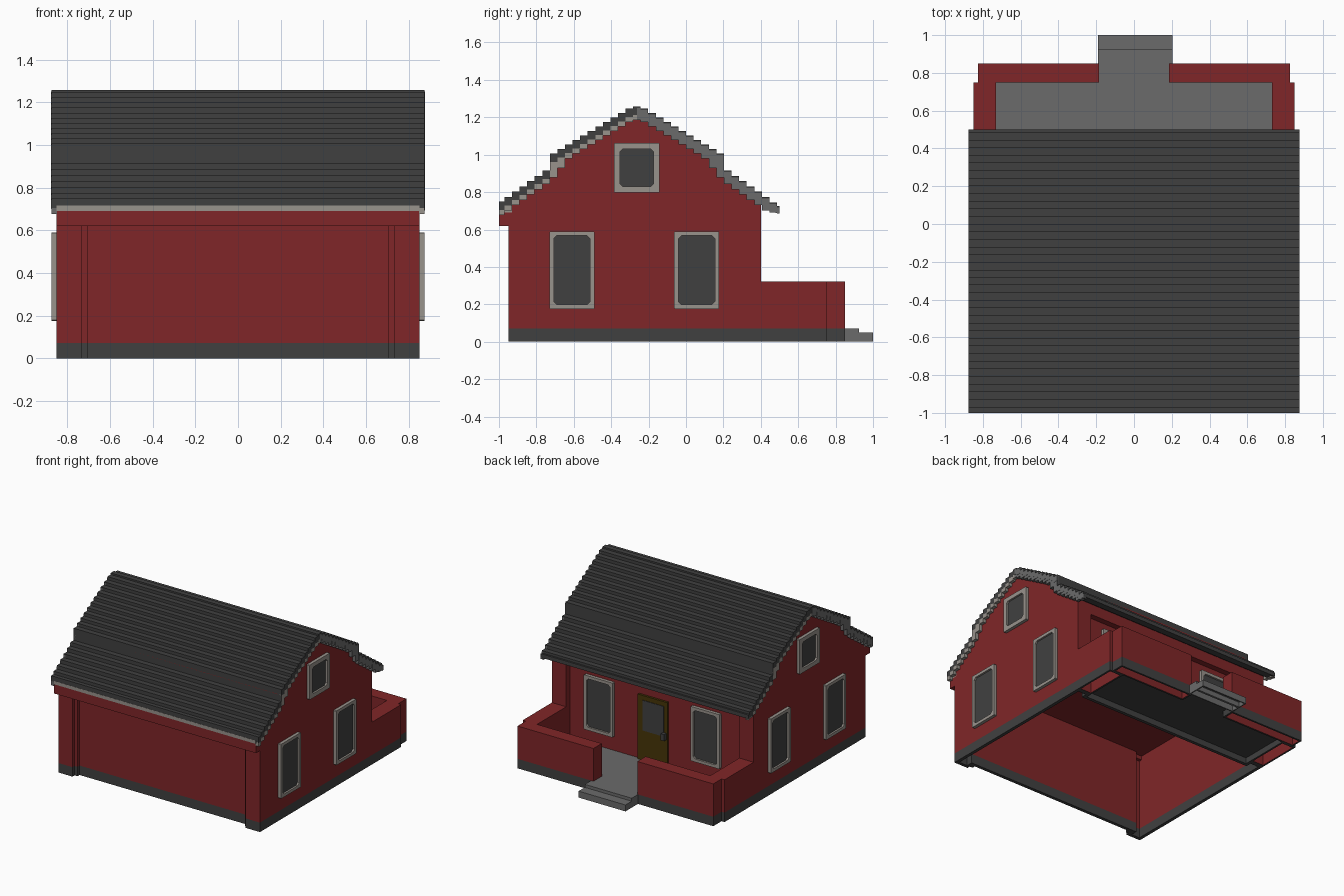
import bpy, bmesh

if "Cube" in bpy.data.objects:
    bpy.data.objects.remove(bpy.data.objects["Cube"])


def material(name, r, g, b):
    m = bpy.data.materials.new(name)
    lin = [((c / 255 + 0.055) / 1.055) ** 2.4 for c in (r, g, b)]
    m.diffuse_color = (*lin, 1)
    m.use_nodes = True
    m.node_tree.nodes["Principled BSDF"].inputs["Base Color"].default_value = m.diffuse_color
    return m


RED = material("barn red", 128, 38, 40)
DARK = material("charcoal", 64, 64, 64)
GREY = material("stone grey", 107, 107, 107)
TRIM = material("light grey trim", 153, 147, 140)
OLIVE = material("olive door", 70, 53, 8)


def finish(name, bm, *mats):
    bmesh.ops.recalc_face_normals(bm, faces=bm.faces)
    me = bpy.data.meshes.new(name)
    bm.to_mesh(me)
    bm.free()
    ob = bpy.data.objects.new(name, me)
    bpy.context.collection.objects.link(ob)
    for m in mats:
        me.materials.append(m)
    return ob


def cube(x0, x1, y0, y1, z0, z1):
    bm = bmesh.new()
    bmesh.ops.create_cube(bm, size=1)
    for v in bm.verts:
        v.co = (x1 if v.co.x > 0 else x0, y1 if v.co.y > 0 else y0, z1 if v.co.z > 0 else z0)
    return bm


def box(name, x0, x1, y0, y1, z0, z1, mat):
    return finish(name, cube(x0, x1, y0, y1, z0, z1), mat)


BASE = 0.072


def wall(name, x0, x1, y0, y1, top):
    """Red wall standing on a charcoal foundation."""
    box(name, x0, x1, y0, y1, BASE, top, RED)
    box(name + "_foundation", x0, x1, y0, y1, 0, BASE, DARK)


def hollow(name, x0, x1, y0, y1, top, mat, base_mat, t=0.02):
    """Block that is open underneath, with a foundation colour below BASE."""
    bm = cube(x0, x1, y0, y1, 0, top)
    if top > BASE:
        bmesh.ops.bisect_plane(bm, geom=bm.verts[:] + bm.edges[:] + bm.faces[:],
                               plane_co=(0, 0, BASE), plane_no=(0, 0, 1))
    for f in bm.faces:
        f.material_index = int(f.calc_center_median().z < BASE)
    bottom = min(bm.faces, key=lambda f: f.calc_center_median().z)
    sides = bmesh.ops.inset_region(bm, faces=[bottom], thickness=t)["faces"]
    for f in sides:
        f.material_index = 1
    lid = bmesh.ops.extrude_discrete_faces(bm, faces=[bottom])["faces"][0]
    for v in lid.verts:
        v.co.z = top - t
    bmesh.ops.remove_doubles(bm, verts=bm.verts, dist=1e-5)
    for f in bm.faces:
        if f.calc_center_median().z > 0.001 and all(
                x0 + t / 2 < v.co.x < x1 - t / 2 and y0 + t / 2 < v.co.y < y1 - t / 2 for v in f.verts):
            f.material_index = 0
    return finish(name, bm, mat, base_mat)


def extrude_x(name, profile, x0, x1, mat):
    """Extrude a (y, z) outline along x."""
    bm = bmesh.new()
    f = bm.faces.new([bm.verts.new((x0, y, z)) for y, z in profile])
    r = bmesh.ops.extrude_face_region(bm, geom=[f])
    for v in r["geom"]:
        if isinstance(v, bmesh.types.BMVert):
            v.co.x = x1
    bmesh.ops.triangulate(bm, faces=[f for f in bm.faces if len(f.verts) > 4])
    return finish(name, bm, mat)


# stepped roof line: shallow upper slope, drop, lower slope
RIDGE = -0.2625


def roof_z(d):
    return 1.258 - 0.59 * max(0, d - 0.02) if d < 0.465 else 0.93 - 0.70 * (d - 0.465)


def stairs(y0, y1, drop, low=0.0):
    """Stair-stepped points from y0 to y1, lowered by drop."""
    edges = [RIDGE + s * (0.02 + 0.0405 * i) for s in (-1, 1) for i in range(20)]
    cuts = [y0] + sorted(e for e in edges if y0 + 0.008 < e < y1 - 0.008) + [y1]
    pts = []
    for a, b in zip(cuts, cuts[1:]):
        d = abs((a + b) / 2 - RIDGE)
        ease = 0.07 * (d - 0.36) / 0.105 if drop > 0.06 and 0.36 < d < 0.465 else 0
        z = max(low, roof_z(d) - drop - ease)
        pts += [(a, z), (b, z)]
    return pts


def layer(y0, y1, top, bottom, low):
    return stairs(y0, y1, top) + stairs(y0, y1, bottom, low)[::-1]


# roof covering
extrude_x("roof_tiles", layer(-1, 0.5, 0, 0.045, 0.697), -0.875, 0.875, DARK)

# gable trim below the tiles, and the grey cut ends of the tiles
for s, side in ((1, "right"), (-1, "left")):
    for y0, y1, half, low in ((-1, RIDGE, "front", 0.665), (RIDGE, 0.5, "back", 0.692)):
        stone = (half == "back") == (s > 0)
        extrude_x(f"gable_trim_{side}_{half}", layer(y0, y1, 0.04, 0.072, low),
                  s * 0.849, s * 0.875, GREY if stone else TRIM)
        if stone:
            extrude_x(f"tile_ends_{side}_{half}", layer(y0, y1, 0.008, 0.05, low),
                      s * 0.86, s * 0.8765, GREY)
box("front_eave_trim", -0.85, 0.85, -1.001, -0.93, 0.691, 0.716, TRIM)

# gables with closed attic
extrude_x("attic", [(-0.95, 0.65)] + stairs(-0.95, 0.4, 0.04) + [(0.4, 0.65)],
          -0.85, 0.85, RED)
box("front_wall_band", -0.85, 0.85, -0.999, -0.90, 0.62, 0.692, RED)

# house walls, open underneath
wall("front_wall", -0.73, 0.73, -0.90, -0.875, 0.66)
wall("back_wall", -0.755, 0.755, 0.33, 0.355, 0.66)
for s, side in ((1, "right"), (-1, "left")):
    def span(a, b):
        return sorted((s * a, s * b))
    wall(f"{side}_wall", *span(0.825, 0.85), -0.925, 0.375, 0.66)
    wall(f"{side}_front_post", *span(0.73, 0.85), -0.95, -0.925, 0.66)
    wall(f"{side}_front_post_step", *span(0.705, 0.73), -0.925, -0.90, 0.66)
    wall(f"{side}_front_post_side", *span(0.73, 0.755), -0.925, -0.875, 0.66)
    wall(f"{side}_back_post", *span(0.73, 0.85), 0.375, 0.40, 0.66)
    wall(f"{side}_back_post_side", *span(0.73, 0.755), 0.355, 0.375, 0.66)
    # porch parapet
    hollow(f"{side}_porch_side", *span(0.73, 0.85), 0.40, 0.75, 0.322, RED, DARK)
    hollow(f"{side}_porch_front", *span(0.185, 0.825), 0.75, 0.85, 0.322, RED, DARK)

# porch floor and steps
for label, w, y0, y1 in (("floor", 0.735, 0.35, 0.752), ("threshold", 0.186, 0.752, 0.85)):
    box(f"porch_{label}", -w, w, y0, y1, 0.06, BASE, GREY)
    box(f"porch_{label}_slab", -w, w, y0, y1, 0.046, 0.06, DARK)
hollow("upper_step", -0.19, 0.205, 0.85, 0.925, BASE, GREY, GREY, 0.012)
hollow("lower_step", -0.19, 0.205, 0.925, 1.0, 0.049, GREY, GREY, 0.012)


def chamfered(w, h, c):
    a, b = w / 2, h / 2
    return [(-a + c, -b), (a - c, -b), (a, -b + c), (a, b - c),
            (a - c, b), (-a + c, b), (-a, b - c), (-a, -b + c)]


def window(name, place, w, h, border=0.023):
    """Chamfered frame with a sunken pane; place maps (across, up, out)."""
    bm = bmesh.new()
    inner = chamfered(w - 2 * border, h - 2 * border, 0.016)
    outer = chamfered(w, h, 0.004)
    rings = [[bm.verts.new(place(u, v, o)) for u, v in pts]
             for pts, o in ((outer, 0), (outer, 0.024), (inner, 0.024), (inner, 0.010))]
    for a, b in zip(rings, rings[1:]):
        for i in range(8):
            j = (i + 1) % 8
            bm.faces.new((a[i], a[j], b[j], b[i]))
    bm.faces.new(rings[0])
    bm.faces.new(rings[3]).material_index = 1
    finish(name, bm, TRIM, DARK)


# gable windows on both sides, lower ones slightly further back on the left
for s, side, shift in ((1, "right", 0), (-1, "left", 0.05)):
    for label, y, z, w, h, border in (
            ("front_window", -0.61 + shift, 0.383, 0.24, 0.415, 0.023),
            ("back_window", 0.057 + shift, 0.383, 0.24, 0.415, 0.023),
            ("attic_window", -0.263 + shift * 0.4, 0.93, 0.245, 0.265, 0.032)):
        window(f"{side}_{label}", lambda u, v, o: (s * (0.85 + o), y + u, z + v), w, h, border)
    window(f"{side}_porch_window",
           lambda u, v, o: (s * 0.45 + 0.025 + u, 0.355 + o, 0.387 + v), 0.245, 0.415)

# door with pane and handle
box("door", -0.103, 0.147, 0.35, 0.372, BASE, 0.565, OLIVE)
box("door_pane", -0.075, 0.105, 0.369, 0.376, 0.30, 0.53, DARK)
box("door_handle", -0.095, -0.067, 0.369, 0.40, 0.28, 0.33, DARK)
